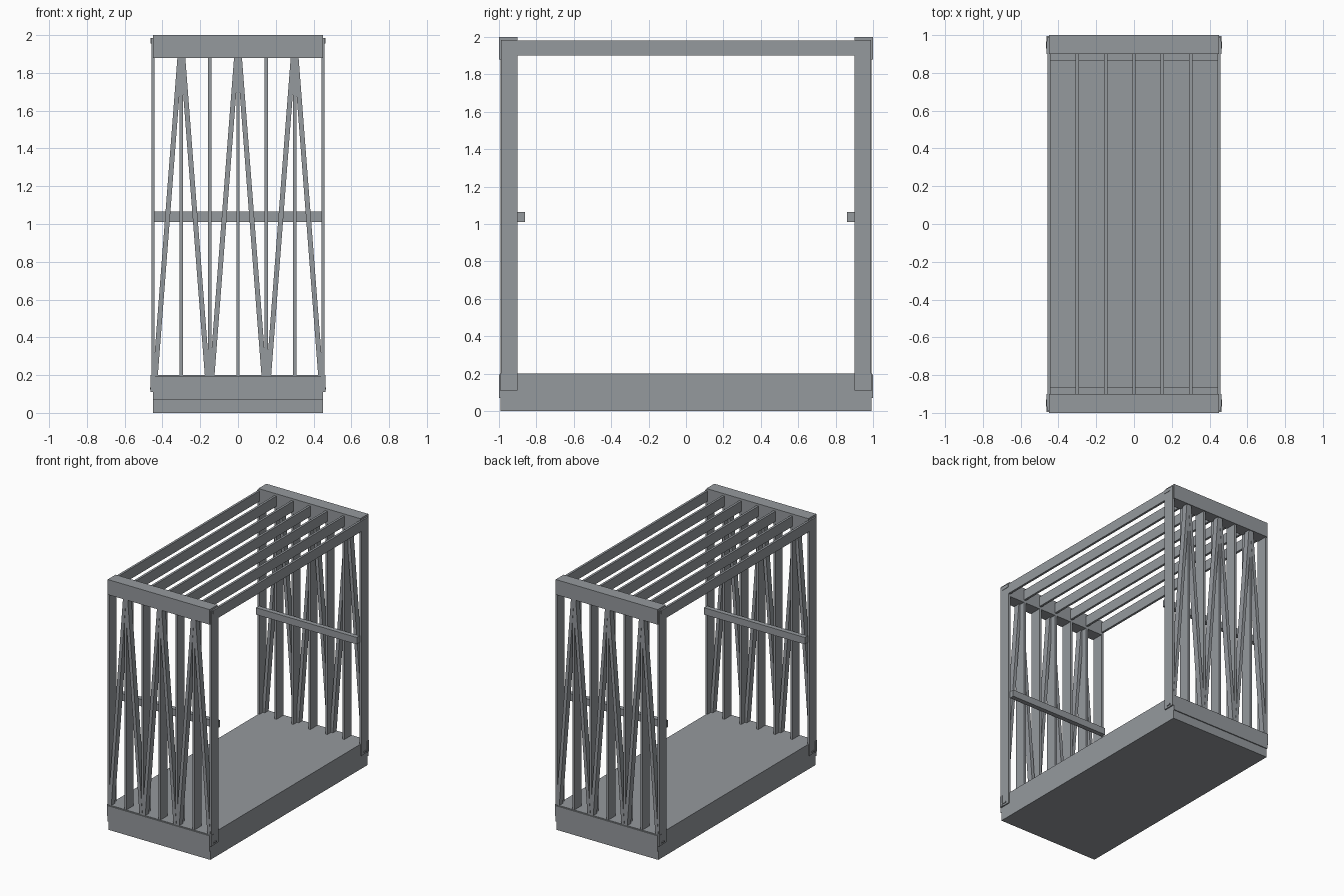
import bpy
import math
from mathutils import Matrix

cube = bpy.data.objects.get("Cube")
if cube:
    bpy.data.objects.remove(cube, do_unlink=True)

steel = bpy.data.materials.new("steel grey")
steel.use_nodes = True
colour = (0.30, 0.32, 0.34, 1)
steel.diffuse_color = colour
steel.node_tree.nodes["Principled BSDF"].inputs["Base Color"].default_value = colour


def box(name, x, y, z):
    """Box from (min, max) ranges on each axis."""
    bpy.ops.mesh.primitive_cube_add(size=1)
    ob = bpy.context.object
    ob.name = name
    size = [b - a for a, b in (x, y, z)]
    mid = [(a + b) / 2 for a, b in (x, y, z)]
    ob.data.transform(Matrix.Translation(mid) @ Matrix.Diagonal((*size, 1)))
    ob.data.materials.append(steel)
    return ob


def span(a, b, side):
    """Range mirrored to the given side."""
    return tuple(sorted((a * side, b * side)))


def brace(name, x0, x1, y, z0, z1, width):
    """Flat diagonal with level ends, sheared from an upright strip."""
    ob = box(name, (x0 - width / 2, x0 + width / 2), y, (z0, z1))
    for v in ob.data.vertices:
        if v.co.z > (z0 + z1) / 2:
            v.co.x += x1 - x0


half = 0.45
bay = 0.15
stations = [i * bay for i in range(-3, 4)]

# Solid floor
box("floor_slab", (-half, half), (-0.992, 0.992), (0, 0.2))

# Roof joists
for i, x in enumerate(stations):
    box(f"roof_joist_{i}", (x - 0.009, x + 0.009), (-0.95, 0.95), (1.9, 1.982))

for side, end in ((-1, "front"), (1, "back")):
    # Header, sill and waist rail
    box(f"{end}_header", (-half, half), span(0.9, 1, side), (1.88, 2))
    box(f"{end}_sill_plate", (-half, half), span(0.98, 1, side), (0.07, 0.195))
    box(f"{end}_waist_rail", (-half + 0.005, half - 0.005), span(0.862, 0.9, side), (1.01, 1.065))

    # Studs, the outer ones lapping over the floor edge
    for i, x in enumerate(stations):
        outer = abs(x) > 0.4
        foot, head = (0.11, 1.985) if outer else (0.19, 1.9)
        box(f"{end}_stud_{i}", (x - 0.009, x + 0.009), span(0.9, 0.99, side), (foot, head))

    # Zigzag braces between the sill and the header
    for i in range(6):
        inset = 0.012 if i % 2 == 0 else -0.012
        low, high = (i, i + 1) if i % 2 == 0 else (i + 1, i)
        brace(f"{end}_brace_{i}", stations[low] + inset, stations[high] - inset * 0.6,
              span(0.945, 0.992, side), 0.19, 1.89, 0.026)

    # Corner clips and small pins on both flanks
    for flank, hand in ((-1, "right"), (1, "left")):
        box(f"{end}_{hand}_foot_clip", span(half - 0.01, half + 0.012, flank),
            span(0.97, 0.995, side), (0.11, 0.2))
        box(f"{end}_{hand}_foot_pin", span(half, half + 0.015, flank),
            span(0.93, 0.965, side), (0.125, 0.135))
        box(f"{end}_{hand}_head_clip", span(half - 0.01, half + 0.012, flank),
            span(0.9, 0.97, side), (1.955, 1.985))
